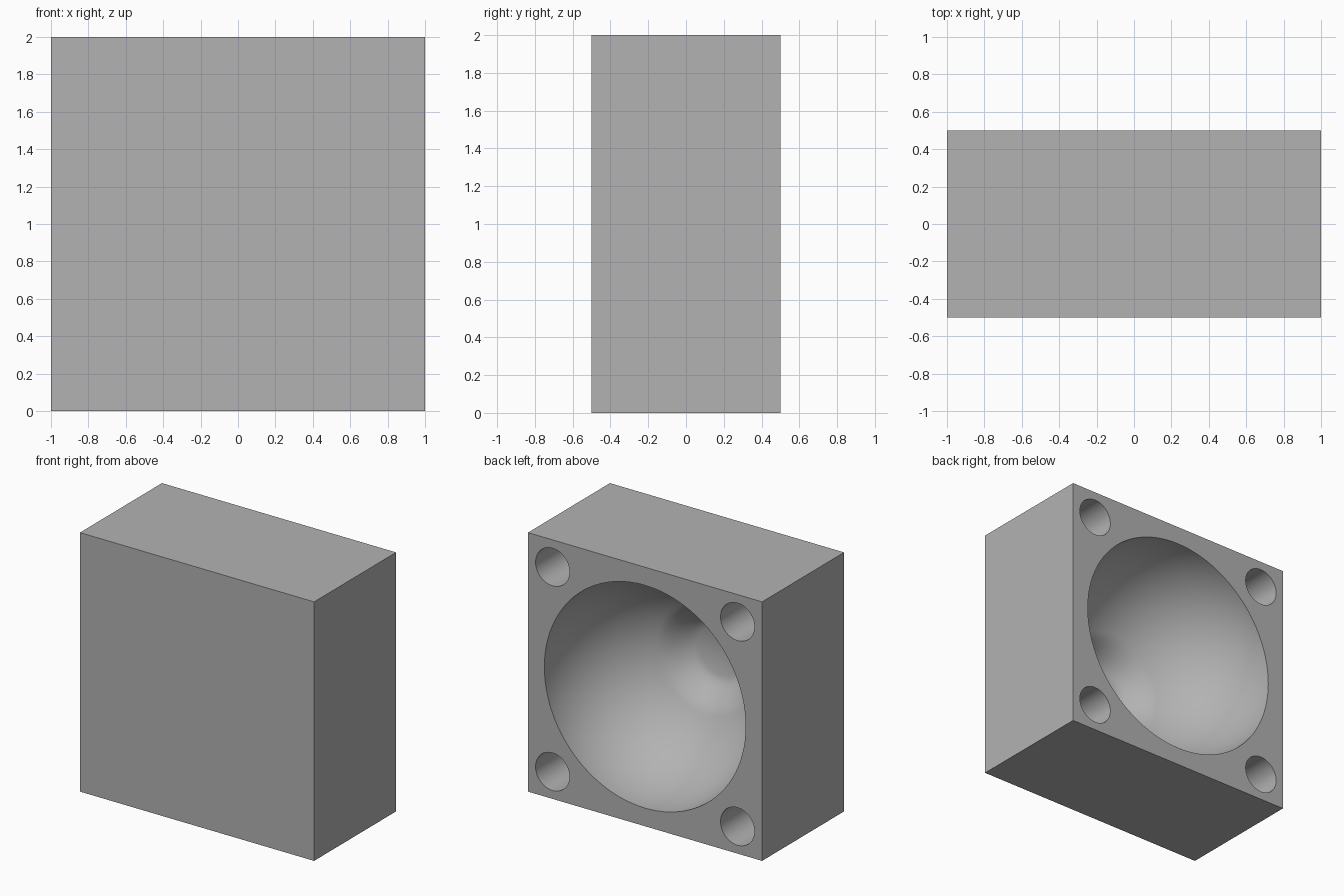
import bpy
import bmesh
import math
from mathutils import Matrix, Vector

cube = bpy.data.objects.get("Cube")
if cube:
    bpy.data.objects.remove(cube, do_unlink=True)

BACK = 0.5        # y of the open face
BOWL = 0.86       # radius of the round cavity
SEGMENTS = 96

grey = bpy.data.materials.new("plain grey")
grey.use_nodes = True
colour = (0.448, 0.448, 0.448, 1)
grey.diffuse_color = colour
grey.node_tree.nodes["Principled BSDF"].inputs["Base Color"].default_value = colour


def make_object(name, bm):
    bmesh.ops.recalc_face_normals(bm, faces=bm.faces)
    mesh = bpy.data.meshes.new(name)
    bm.to_mesh(mesh)
    bm.free()
    mesh.materials.append(grey)
    obj = bpy.data.objects.new(name, mesh)
    bpy.context.collection.objects.link(obj)
    return obj


def lathe(name, profile, x, z):
    """Turn (radius, depth) points around an axis into the open face."""
    bm = bmesh.new()
    verts = [bm.verts.new((x + r, BACK - d, z)) for r, d in profile]
    edges = [bm.edges.new(pair) for pair in zip(verts, verts[1:])]
    bmesh.ops.spin(bm, geom=verts + edges, cent=(x, 0, z), axis=(0, 1, 0),
                   angle=math.tau, steps=SEGMENTS)
    bmesh.ops.remove_doubles(bm, verts=bm.verts, dist=0.0001)
    obj = make_object(name, bm)
    obj.hide_render = True
    return obj


def bowl_depth(r):
    """Hemisphere with a softly rounded deeper dimple in the middle."""
    t = min(max((0.42 - r) / 0.22, 0), 1)
    return math.sqrt(max(BOWL ** 2 - r ** 2, 0)) + 0.09 * t * t * (3 - 2 * t)


# Solid block
bm = bmesh.new()
bmesh.ops.create_cube(bm, size=1, matrix=Matrix.Translation(Vector((0, 0, 1)))
                      @ Matrix.Diagonal((2, 1, 2, 1)))
block = make_object("mould_block", bm)

# Round cavity cutter
rings = 64
radii = [BOWL * math.sin(math.pi / 2 * (1 - i / rings)) for i in range(rings)]
bowl = [(0, -0.1), (BOWL, -0.1)] + [(r, bowl_depth(r)) for r in radii]
bowl.append((0, bowl_depth(0)))
cutters = [lathe("cavity_cutter", bowl, 0, 1)]

# Blind corner hole cutters
hole = [(0, -0.1), (0.145, -0.1), (0.145, 0.5), (0, 0.5)]
for sx in (-1, 1):
    for sz in (-1, 1):
        cutters.append(lathe("hole_cutter", hole, 0.79 * sx, 1 + 0.79 * sz))

# Cut the block, then drop the cutters
bpy.context.view_layer.objects.active = block
block.select_set(True)
for cutter in cutters:
    mod = block.modifiers.new("cut", "BOOLEAN")
    mod.operation = "DIFFERENCE"
    mod.solver = "EXACT"
    mod.object = cutter
    bpy.ops.object.modifier_apply(modifier=mod.name)
    bpy.data.objects.remove(cutter, do_unlink=True)

bpy.ops.object.shade_smooth_by_angle(angle=math.radians(35))
